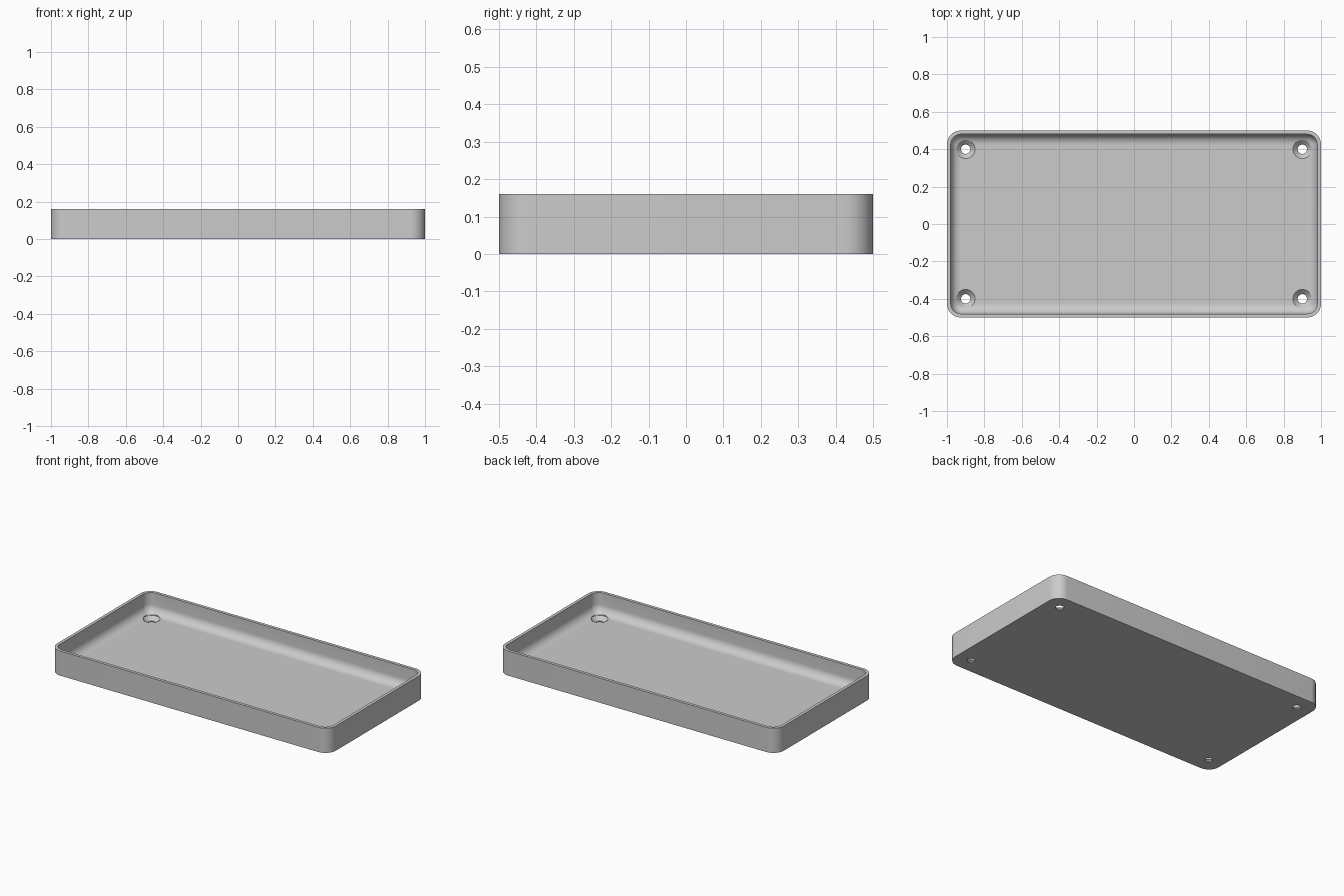
import bpy, bmesh
from math import pi, sin, cos

old = bpy.data.objects.get("Cube")
if old:
    bpy.data.objects.remove(old, do_unlink=True)

HALF_X, HALF_Y, HEIGHT = 1.0, 0.5, 0.16
CORNER, WALL, FLOOR, FILLET = 0.075, 0.02, 0.03, 0.054
CORNER_STEPS, FILLET_STEPS = 12, 10

grey = bpy.data.materials.new("light grey")
grey.use_nodes = True
grey.diffuse_color = (0.6, 0.6, 0.6, 1)
grey.node_tree.nodes["Principled BSDF"].inputs["Base Color"].default_value = (0.6, 0.6, 0.6, 1)


def rounded_loop(bm, inset, z):
    """Ring of vertices around the tray outline, moved inward by inset."""
    radius = CORNER - inset
    ring = []
    for quarter, (sx, sy) in enumerate([(1, 1), (-1, 1), (-1, -1), (1, -1)]):
        for i in range(CORNER_STEPS + 1):
            a = (quarter + i / CORNER_STEPS) * pi / 2
            ring.append(bm.verts.new((sx * (HALF_X - CORNER) + radius * cos(a),
                                      sy * (HALF_Y - CORNER) + radius * sin(a), z)))
    return ring


def add_object(name, bm):
    bmesh.ops.recalc_face_normals(bm, faces=bm.faces)
    mesh = bpy.data.meshes.new(name)
    bm.to_mesh(mesh)
    bm.free()
    obj = bpy.data.objects.new(name, mesh)
    obj.data.materials.append(grey)
    bpy.context.collection.objects.link(obj)
    return obj


# Tray: outer wall, flat rim, inner wall and a rounded transition to the floor
profile = [(0, 0), (0, HEIGHT), (WALL, HEIGHT)]
for i in range(FILLET_STEPS + 1):
    a = i / FILLET_STEPS * pi / 2
    profile.append((WALL + FILLET * (1 - cos(a)), FLOOR + FILLET * (1 - sin(a))))

bm = bmesh.new()
rings = [rounded_loop(bm, inset, z) for inset, z in profile]
for low, high in zip(rings, rings[1:]):
    for i in range(len(low)):
        j = (i + 1) % len(low)
        bm.faces.new((low[i], low[j], high[j], high[i]))
bm.faces.new(rings[0])
bm.faces.new(rings[-1])
tray = add_object("tray", bm)

# Countersunk screw holes near the four corners
sink_profile = [(0.025, -0.02), (0.025, 0.005), (0.05, FLOOR), (0.05, 0.1)]
SIDES = 32
bm = bmesh.new()
for sx in (-1, 1):
    for sy in (-1, 1):
        rings = [[bm.verts.new((sx * 0.9 + r * cos(k * 2 * pi / SIDES),
                                sy * 0.4 + r * sin(k * 2 * pi / SIDES), z))
                  for k in range(SIDES)] for r, z in sink_profile]
        for low, high in zip(rings, rings[1:]):
            for i in range(SIDES):
                j = (i + 1) % SIDES
                bm.faces.new((low[i], low[j], high[j], high[i]))
        bm.faces.new(rings[0])
        bm.faces.new(rings[-1])
cutter = add_object("screw_hole_cutter", bm)
cutter.hide_render = True

# Cut the holes, then bake the result and drop the cutter
cut = tray.modifiers.new("screw holes", 'BOOLEAN')
cut.operation = 'DIFFERENCE'
cut.solver = 'EXACT'
cut.object = cutter
bpy.ops.object.select_all(action='DESELECT')
tray.select_set(True)
bpy.context.view_layer.objects.active = tray
bpy.ops.object.modifier_apply(modifier=cut.name)
bpy.data.objects.remove(cutter, do_unlink=True)

bpy.ops.object.shade_smooth_by_angle(angle=pi / 6)
